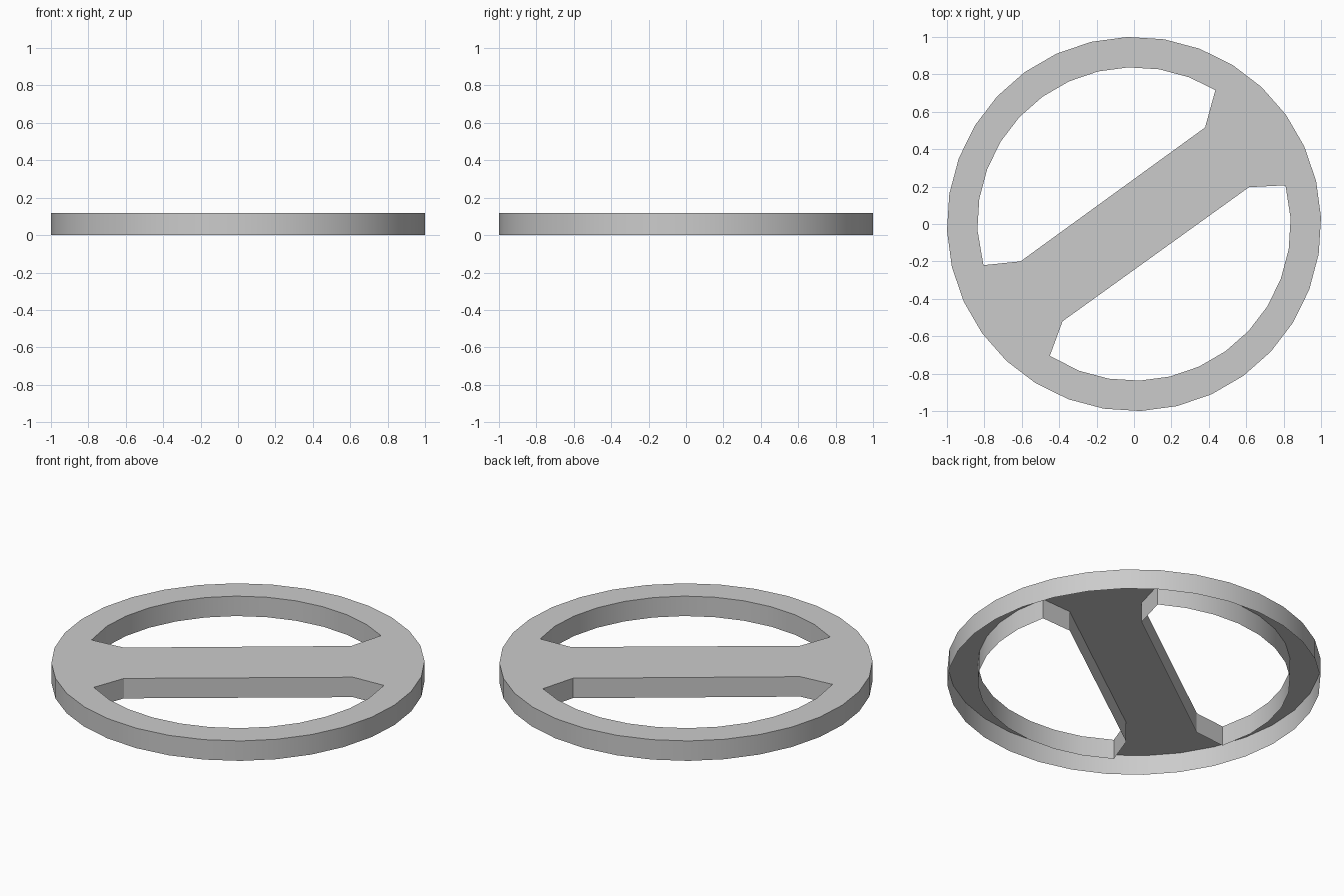
import bpy, bmesh, math

if "Cube" in bpy.data.objects:
    bpy.data.objects.remove(bpy.data.objects["Cube"])

HEIGHT, SIDES, OFFSET = 0.118, 32, 2.0
STEP = 360 / SIDES


def arc(radius, first, last):
    """Points on the circle, from facet number first to last."""
    angles = [math.radians(OFFSET + STEP * i) for i in range(first, last + 1)]
    return [(radius * math.cos(a), radius * math.sin(a)) for a in angles]


# outer rim outline and the two openings beside the diagonal bar
outer = arc(1.0005, 0, SIDES - 1)
upper_opening = [(0.435, 0.716)] + arc(0.838, 6, 16) + [
    (-0.805, -0.22), (-0.607, -0.2), (0.38, 0.516)]
lower_opening = [(-0.45, -0.705)] + arc(0.838, 22, 32) + [
    (0.81, 0.207), (0.615, 0.197), (-0.382, -0.52)]

bm = bmesh.new()
edges = []
for loop in (outer, upper_opening, lower_opening):
    verts = [bm.verts.new((x, y, 0)) for x, y in loop]
    edges += [bm.edges.new((verts[i - 1], verts[i])) for i in range(len(verts))]

# fill the flat plate around the openings, then give it thickness
bmesh.ops.triangle_fill(bm, edges=edges, use_beauty=True, use_dissolve=False)
bottom = bm.faces[:]
result = bmesh.ops.extrude_face_region(bm, geom=bottom, use_keep_orig=True)
top = [g for g in result["geom"] if isinstance(g, bmesh.types.BMVert)]
bmesh.ops.translate(bm, verts=top, vec=(0, 0, HEIGHT))
bmesh.ops.recalc_face_normals(bm, faces=bm.faces[:])

# the underside is open
underside = [f for f in bm.faces if f.calc_center_median().z < 0.001]
bmesh.ops.delete(bm, geom=underside, context="FACES_ONLY")

mesh = bpy.data.meshes.new("ring_with_bar")
bm.to_mesh(mesh)
bm.free()
plate = bpy.data.objects.new("ring_with_bar", mesh)
bpy.context.collection.objects.link(plate)

# smooth rim walls, crisp plate edges; drop loose inner edges of the open side
bm = bmesh.new()
bm.from_mesh(mesh)
bmesh.ops.delete(bm, geom=[e for e in bm.edges if not e.link_faces], context="EDGES")
bm.to_mesh(mesh)
bm.free()
bpy.context.view_layer.objects.active = plate
plate.select_set(True)
bpy.ops.object.shade_smooth_by_angle(angle=math.radians(25))
